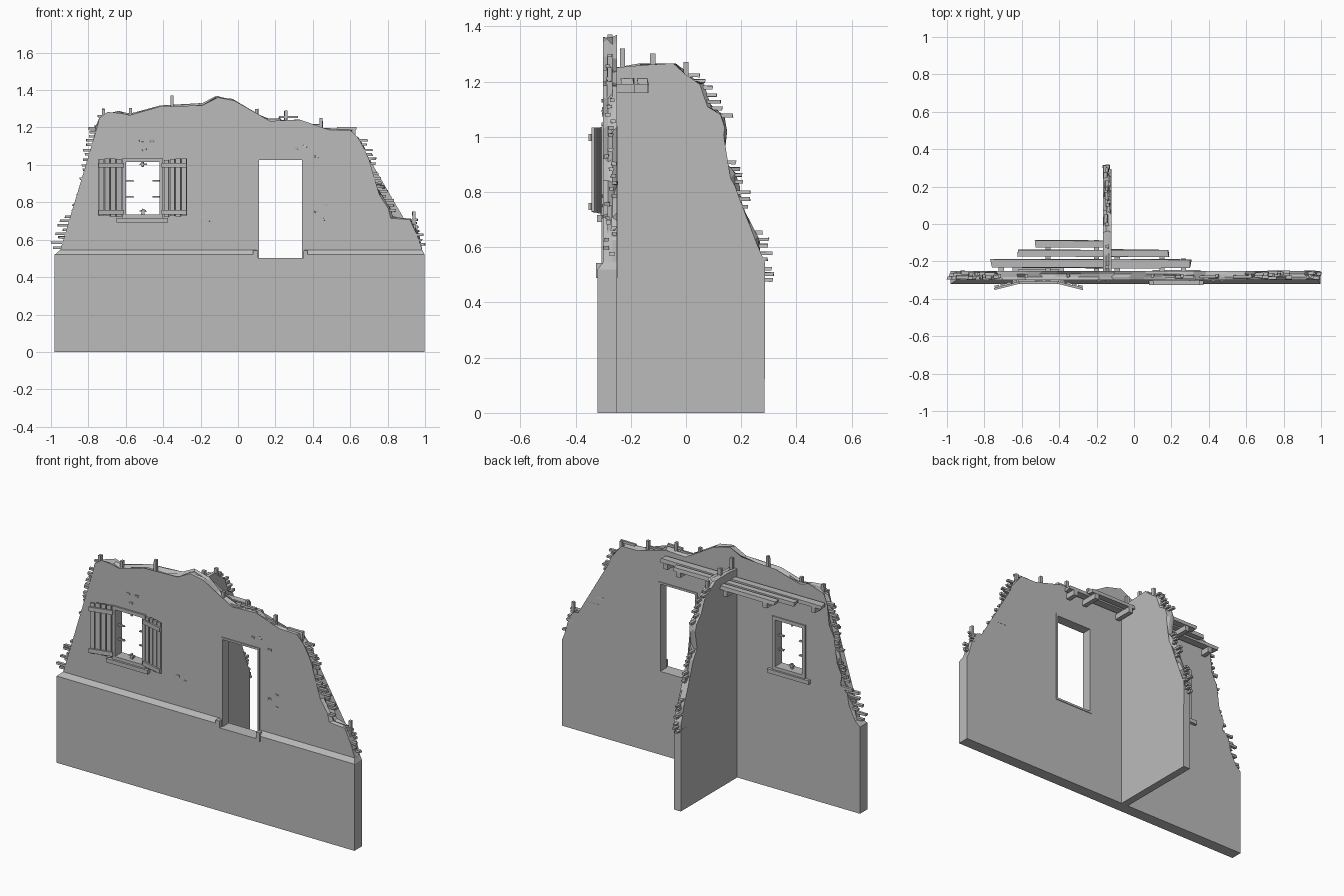
import bpy, bmesh, random
from math import radians
from mathutils import Vector, Matrix

random.seed(4)
R = random.uniform
if "Cube" in bpy.data.objects:
    bpy.data.objects.remove(bpy.data.objects["Cube"])

GREY = (0.5, 0.5, 0.5, 1)
mat = bpy.data.materials.new("plaster grey")
mat.use_nodes = True
mat.diffuse_color = GREY
mat.node_tree.nodes["Principled BSDF"].inputs["Base Color"].default_value = GREY


def finish(bm, name):
    bmesh.ops.recalc_face_normals(bm, faces=bm.faces)
    me = bpy.data.meshes.new(name)
    bm.to_mesh(me)
    bm.free()
    me.materials.append(mat)
    ob = bpy.data.objects.new(name, me)
    bpy.context.collection.objects.link(ob)
    return ob


def box(bm, x, y, z, rough=0.0):
    """Box between (min, max) pairs; rough shifts corners for broken wood."""
    corners = [[bm.verts.new((a + R(-rough, rough), b + R(-rough, rough) / 2,
                              c + R(-rough, rough) / 4))
                for a, b in ((x[0], y[0]), (x[1], y[0]), (x[1], y[1]), (x[0], y[1]))]
               for c in z]
    lo, hi = corners
    bm.faces.new(lo[::-1])
    bm.faces.new(hi)
    for i in range(4):
        j = (i + 1) % 4
        bm.faces.new((lo[i], lo[j], hi[j], hi[i]))


def boxes(name, items, rough=0.0):
    bm = bmesh.new()
    for it in items:
        box(bm, *it, rough)
    return finish(bm, name)


def slab(name, outline, depths, place, fixed):
    """Upright slab from an outline, its broken edge jittered layer by layer."""
    bm = bmesh.new()
    rows = []
    for k, d in enumerate(depths):
        row = []
        for i, (u, z) in enumerate(outline):
            j = 0 if i in fixed else (0.004 if k == 0 else 0.013)
            row.append(bm.verts.new(place(u + R(-j, j), z + R(-j, j), d)))
        rows.append(row)
    n = len(outline)
    caps = [bm.faces.new(rows[0]), bm.faces.new(rows[-1][::-1])]
    for a, b in zip(rows, rows[1:]):
        for i in range(n):
            j = (i + 1) % n
            bm.faces.new((a[i], a[j], b[j], b[i]))
    bmesh.ops.triangulate(bm, faces=caps)
    return finish(bm, name)


def cut(ob, x, y, z):
    cutter = boxes("cutter", [(x, y, z)])
    cutter.hide_render = True
    mod = ob.modifiers.new("opening", "BOOLEAN")
    mod.operation, mod.solver, mod.object = "DIFFERENCE", "EXACT", cutter
    bpy.context.view_layer.objects.active = ob
    bpy.ops.object.modifier_apply(modifier=mod.name)
    bpy.data.objects.remove(cutter)


def edge_at(side, z):
    """Horizontal position of a broken edge at a height."""
    for (u0, z0), (u1, z1) in zip(side, side[1:]):
        if min(z0, z1) <= z <= max(z0, z1) and z0 != z1:
            return u0 + (u1 - u0) * (z - z0) / (z1 - z0)
    return side[-1][0]


# Broken edges of the main wall
left = [(-.95, .545), (-.92, .62), (-.89, .69), (-.85, .73), (-.85, .79), (-.82, .87),
        (-.8, .95), (-.81, 1), (-.78, 1.09), (-.757, 1.2), (-.74, 1.25)]
top = [(-.7, 1.28), (-.63, 1.28), (-.58, 1.265), (-.5, 1.29), (-.42, 1.315), (-.29, 1.31),
       (-.19, 1.32), (-.11, 1.36), (-.02, 1.34), (.06, 1.29), (.17, 1.235), (.25, 1.24),
       (.33, 1.245), (.38, 1.2), (.49, 1.187), (.6, 1.187)]
right = [(.64, 1.144), (.68, 1.08), (.7, 1.03), (.714, .92), (.757, .84), (.8, .77),
         (.82, .717), (.917, .706), (.96, .626), (.985, .545)]
outline = left + top + right
wall = slab("main_wall", outline, (-.30, -.283, -.267, -.25),
            lambda u, z, d: (u, d, z), (0, len(outline) - 1))

# Thicker base with a sloped ledge
bm = bmesh.new()
for x0, x1, y0, z in ((-.98, .997, -.32, 0), (-.98, .997, -.32, .52), (-.95, .985, -.30, .546)):
    for x in (x0, x1):
        for y in (y0, -.25):
            bm.verts.new((x, y, z))
bmesh.ops.convex_hull(bm, input=bm.verts)
bmesh.ops.dissolve_limit(bm, angle_limit=.01, verts=bm.verts, edges=bm.edges)
base = finish(bm, "wall_base")

# Door and window openings
cut(wall, (-.61, -.41), (-.5, 0), (.725, 1.025))
for ob in (wall, base):
    cut(ob, (.105, .35), (-.5, 0), (.495, 1.03))

# Cross wall behind
cross_edge = [(-.05, 1.257), (0, 1.225), (.056, 1.19), (.09, 1.115), (.13, 1.07), (.15, 1.025),
              (.135, .917), (.17, .86), (.185, .81), (.197, .746), (.23, .69), (.255, .627),
              (.273, .554), (.285, .52)]
cross = [(-.26, 0), (-.26, 1.25), (-.16, 1.262)] + cross_edge + [(.285, 0)]
slab("cross_wall", cross, (-.165, -.15, -.135, -.12),
     lambda u, z, d: (d, u, z), (0, 1, len(cross) - 2, len(cross) - 1))


# Broken laths sticking out of the edges
def laths(side, bands, sign, place, depth):
    items = []
    for z0, z1, reach in bands:
        z = z0
        while z < z1:
            u = edge_at(side, z)
            out = u + sign * R(.4, 1) * reach
            inner = u - sign * .05
            d = R(depth[0], depth[1] - .018)
            items.append(place((min(inner, out), max(inner, out)), (d, d + .018), (z, z + .013)))
            z += R(.02, .03)
    return items


along_x = lambda u, d, z: (u, d, z)
along_y = lambda u, d, z: (d, u, z)
boxes("left_laths", laths(left, ((.55, .72, .065), (.75, .87, .04), (.92, 1.2, .045)),
                          -1, along_x, (-.3, -.25)), .004)
boxes("right_laths", laths(right, ((.57, .7, .03), (.75, .95, .055), (1, 1.14, .045)),
                           1, along_x, (-.3, -.25)), .004)
boxes("cross_laths", laths(cross_edge, ((.475, .53, .055), (.55, .66, .05), (.74, .8, .045),
                                        (.83, .92, .06), (1.07, 1.24, .055)),
                           1, along_y, (-.165, -.12)), .004)

# Upright studs left on the broken tops
studs = [((x - .008, x + .008), (-.285, -.267), (z - .1, z))
         for x, z in ((-.72, 1.3), (-.575, 1.305), (-.352, 1.37), (.1, 1.3), (.255, 1.29),
                      (.445, 1.25), (.62, 1.2), (.94, .75))]
studs += [((-.152, -.134), (y - .009, y + .009), (z - .1, z))
          for y, z in ((-.23, 1.32), (-.12, 1.302), (0, 1.27))]
boxes("wall_studs", studs, .002)
# Short laths lying across the broken top
boxes("top_laths", [((x, x + .1), (-.29, -.275), (z, z + .012))
                    for x, z in ((-.75, 1.255), (.13, 1.235), (.22, 1.25), (.35, 1.205),
                                 (.53, 1.19), (.86, .7))], .004)


# Window frame with sill and broken glazing bars
def frame(x, z, y, w):
    return [((x[0], x[0] + w), y, z), ((x[1] - w, x[1]), y, z),
            ((x[0] + w, x[1] - w), y, (z[1] - w, z[1])),
            ((x[0] + w, x[1] - w), y, (z[0], z[0] + w))]


boxes("window_frame", frame((-.62, -.4), (.715, 1.035), (-.31, -.243), .02))
boxes("window_sill", [((-.65, -.375), (-.322, -.232), (.692, .716))])
bars = [((-.516, -.504), (-.284, -.272), z) for z in ((.735, .765), (.99, 1.016))]
for z in (.83, .915):
    bars += [(x, (-.284, -.272), (z - .004, z + .004)) for x in ((-.6, -.56), (-.455, -.42))]
bars += [((-.525, -.49), (-.284, -.272), z) for z in ((.75, .757), (1, 1.008))]
boxes("broken_glazing_bars", bars, .004)

# Shutters: planks with battens, swung open
for name, hinge, sign in (("right_shutter", -.62, -1), ("left_shutter", -.4, 1)):
    items = []
    for k in range(4):
        a = .006 + k * .0325
        items.append(((a, a + .026), (-.008, .004), (.72 + R(0, .012), 1.035 - R(0, .008))))
    for z in (.735, .985):
        items.append(((-.006, .134), (-.018, -.008), (z, z + .025)))
    bm = bmesh.new()
    for it in items:
        box(bm, *it)
    bmesh.ops.rotate(bm, verts=bm.verts, matrix=Matrix.Rotation(radians(-14), 3, "Z"))
    bmesh.ops.scale(bm, verts=bm.verts, vec=(sign, 1, 1))
    bmesh.ops.translate(bm, verts=bm.verts, vec=Vector((hinge, -.303, 0)))
    finish(bm, name)

# Door frame and threshold
boxes("door_frame", frame((.1, .355), (.49, 1.037), (-.306, -.246), .012))
boxes("door_threshold", [((.08, .372), (-.326, -.25), (.488, .502)),
                         ((.08, .106), (-.326, -.25), (.502, .542)),
                         ((.349, .372), (-.326, -.25), (.502, .542))])

# Floor remains: planks on short joists
planks = [((-.765, -.16), (-.235, -.19)), ((-.62, -.16), (-.176, -.137)),
          ((-.525, -.16), (-.128, -.088)), ((-.125, .305), (-.235, -.19)),
          ((-.125, .185), (-.176, -.137))]
boxes("floor_planks", [(x, y, (1.19, 1.212)) for x, y in planks], .006)
boxes("floor_joists", [((x - .014, x + .014), (-.26, y), (1.158, 1.19))
                       for x, y in ((-.71, -.19), (-.46, -.09), (-.2, -.085),
                                    (-.09, -.135), (.15, -.14), (.265, -.185))])

# Chips in the plaster
chips = ((-.52, 1.13), (-.46, 1.13), (-.5, 1.08), (-.19, .725), (-.145, .705), (.31, 1.09),
         (.36, 1.1), (.42, 1.045), (.42, .75), (.47, .785), (.465, .71))
boxes("plaster_chips", [((x - .01, x + .01), (-.304, -.295), (z - .006, z + .006))
                        for x, z in chips], .005)
